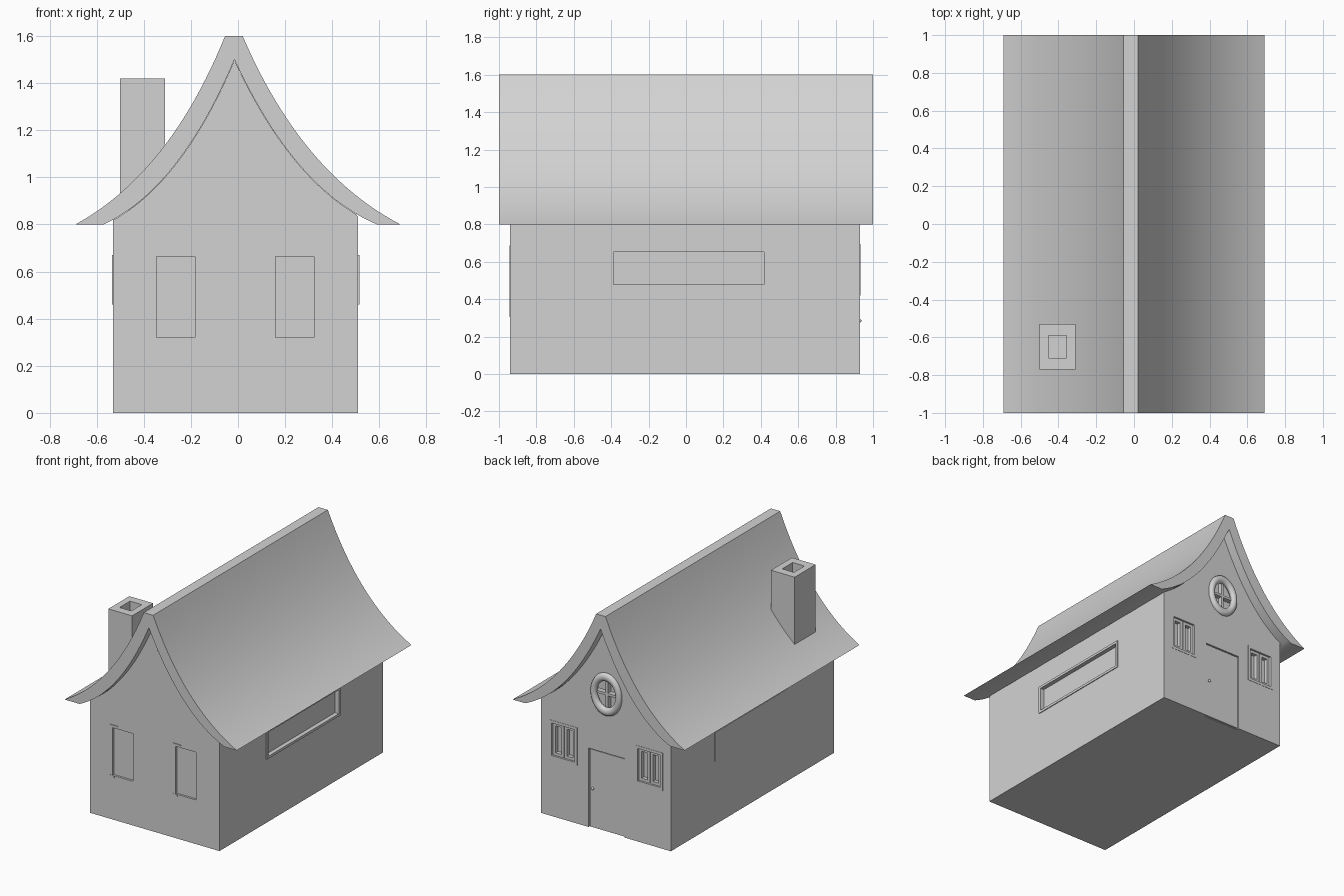
import bpy, bmesh, math
from mathutils import Matrix, Vector

cube = bpy.data.objects.get("Cube")
if cube:
    bpy.data.objects.remove(cube, do_unlink=True)

GREY = (0.65, 0.65, 0.65, 1)
mat = bpy.data.materials.new("plain_grey")
mat.use_nodes = True
mat.diffuse_color = GREY
mat.node_tree.nodes["Principled BSDF"].inputs["Base Color"].default_value = GREY

LEFT, RIGHT, FRONT, BACK = -0.53, 0.51, -0.94, 0.93   # wall planes
MID = -0.015                                          # ridge line


def finish(name, bm, smooth=False):
    bmesh.ops.recalc_face_normals(bm, faces=bm.faces)
    mesh = bpy.data.meshes.new(name)
    bm.to_mesh(mesh)
    bm.free()
    mesh.materials.append(mat)
    ob = bpy.data.objects.new(name, mesh)
    bpy.context.collection.objects.link(ob)
    if smooth:
        bpy.ops.object.select_all(action='DESELECT')
        ob.select_set(True)
        bpy.context.view_layer.objects.active = ob
        bpy.ops.object.shade_smooth_by_angle(angle=math.radians(30))
    return ob


def prism(name, outline, y0, y1, smooth=False):
    """Extrude an x-z outline along y."""
    bm = bmesh.new()
    face = bm.faces.new([bm.verts.new((x, y0, z)) for x, z in outline])
    new = bmesh.ops.extrude_face_region(bm, geom=[face])["geom"]
    verts = [g for g in new if isinstance(g, bmesh.types.BMVert)]
    bmesh.ops.translate(bm, verts=verts, vec=(0, y1 - y0, 0))
    return finish(name, bm, smooth)


def boxes(name, specs):
    """One object from (x0, x1, y0, y1, z0, z1) boxes."""
    bm = bmesh.new()
    for x0, x1, y0, y1, z0, z1 in specs:
        m = Matrix.Translation(((x0 + x1) / 2, (y0 + y1) / 2, (z0 + z1) / 2))
        m = m @ Matrix.Diagonal((x1 - x0, y1 - y0, z1 - z0, 1))
        bmesh.ops.create_cube(bm, size=1, matrix=m)
    return finish(name, bm)


def frame(u0, u1, z0, z1, w, d0, d1, side=False):
    """Four bars round an opening; u runs along x, or along y on a side wall."""
    bars = [(u0, u1, z0, z0 + w), (u0, u1, z1 - w, z1),
            (u0, u0 + w, z0 + w, z1 - w), (u1 - w, u1, z0 + w, z1 - w)]
    if side:
        return [(d0, d1, a, b, c, d) for a, b, c, d in bars]
    return [(a, b, d0, d1, c, d) for a, b, c, d in bars]


def oval(cx, cz, rx, rz, n=40):
    return [(cx + rx * math.cos(math.tau * i / n), cz + rz * math.sin(math.tau * i / n))
            for i in range(n)]


def cut(target, cutter):
    cutter.hide_render = True
    mod = target.modifiers.new("opening", 'BOOLEAN')
    mod.operation, mod.solver, mod.object = 'DIFFERENCE', 'EXACT', cutter
    bpy.ops.object.select_all(action='DESELECT')
    target.select_set(True)
    bpy.context.view_layer.objects.active = target
    bpy.ops.object.modifier_apply(modifier=mod.name)
    bpy.data.objects.remove(cutter, do_unlink=True)


def sweep(top, bend, end, n=24):
    """Curved slope from ridge to eave."""
    a, b, c = Vector(top), Vector(bend), Vector(end)
    return [a * (1 - t) ** 2 + b * 2 * t * (1 - t) + c * t * t
            for t in (i / n for i in range(n + 1))]


# Roof: a thick shell with a flat ridge and flared eaves
outer = sweep((0, 1.6), (0.37, 1.02), (1, 0.8))
inner = sweep((0, 1.5), (0.42, 0.95), (1, 0.8))
out_r = [(0.02 + 0.67 * p.x, p.y) for p in outer]
out_l = [(-0.055 - 0.635 * p.x, p.y) for p in outer]
in_r = [(MID + 0.605 * p.x, p.y) for p in inner]
in_l = [(MID - 0.555 * p.x, p.y) for p in inner]
prism("roof", out_r + in_r[::-1] + in_l[1:] + out_l[::-1], -1, 1, smooth=True)

# Walls: gables fill the underside of the roof
gable = [p for p in in_l[::-1] if p[0] > LEFT] + [p for p in in_r[1:] if p[0] < RIGHT]
gable = [(x, z - 0.002) for x, z in gable]
walls = prism("walls", [(RIGHT, 0), (LEFT, 0), (LEFT, 0.82)] + gable + [(RIGHT, 0.83)],
              FRONT, BACK)

# Front windows: shallow openings with a jamb on one side
for x, label in ((-0.35, "right"), (0.155, "left")):
    cut(walls, boxes("cutter", [(x, x + 0.168, FRONT - 0.1, FRONT + 0.015, 0.32, 0.665)]))
    boxes("front_window_trim_" + label, [
        (x - 0.008, x + 0.004, FRONT - 0.004, FRONT + 0.015, 0.32, 0.68),
        (x - 0.017, x + 0.045, FRONT - 0.004, FRONT + 0.01, 0.68, 0.686),
        (x - 0.017, x + 0.018, FRONT - 0.004, FRONT + 0.01, 0.305, 0.32)])

# Small oval vent on the front gable
prism("front_gable_vent", oval(MID, 1.35, 0.04, 0.05), FRONT - 0.004, FRONT + 0.01)

# Back windows: two casements in each opening
for x0, x1, label in ((0.22, 0.445, "left"), (-0.466, -0.245, "right")):
    z0, z1, mid = 0.42, 0.695, (x0 + x1) / 2
    cut(walls, boxes("cutter", [(x0, x1, BACK - 0.04, BACK + 0.1, z0, z1)]))
    boxes("back_window_" + label,
          frame(x0, x1, z0, z1, 0.02, BACK - 0.04, BACK + 0.002)
          + frame(x0 + 0.022, mid - 0.003, z0 + 0.02, z1 - 0.02, 0.02, BACK - 0.04, BACK - 0.012)
          + frame(mid + 0.003, x1 - 0.022, z0 + 0.02, z1 - 0.02, 0.02, BACK - 0.04, BACK - 0.012))

# Back round window: recess, rounded rim and crossed bars
cut(walls, prism("cutter", oval(MID, 1.0, 0.105, 0.13), BACK - 0.04, BACK + 0.1))
bpy.ops.mesh.primitive_torus_add(major_radius=0.1, minor_radius=0.024, major_segments=40,
                                 minor_segments=12, location=(MID, BACK, 1.0),
                                 rotation=(math.pi / 2, 0, 0))
rim = bpy.context.object
rim.name = "round_window_rim"
rim.scale = (1, 1.25, 1)
rim.data.materials.append(mat)
bpy.ops.object.shade_smooth_by_angle(angle=math.radians(40))
boxes("round_window_bars", [
    (MID - 0.009, MID + 0.009, BACK - 0.035, BACK, 0.87, 1.13),
    (MID - 0.105, MID + 0.105, BACK - 0.035, BACK, 0.991, 1.009)])

# Door set slightly into the back wall, with a knob
cut(walls, boxes("cutter", [(-0.16, 0.13, BACK - 0.02, BACK + 0.1, -0.1, 0.572)]))
boxes("door", [(-0.154, 0.124, BACK - 0.025, BACK - 0.006, 0.004, 0.566)])
bm = bmesh.new()
bmesh.ops.create_uvsphere(bm, u_segments=12, v_segments=8, radius=0.01,
                          matrix=Matrix.Translation((0.1, BACK - 0.002, 0.285)))
finish("door_knob", bm, smooth=True)

# Long side windows: framed recess on the left wall, flat panel on the right wall
cut(walls, boxes("cutter", [(RIGHT - 0.025, RIGHT + 0.1, -0.4, 0.43, 0.465, 0.668)]))
boxes("left_side_window", frame(-0.405, 0.435, 0.46, 0.67, 0.018,
                                RIGHT - 0.025, RIGHT + 0.006, side=True))
boxes("right_side_window", [(LEFT - 0.004, LEFT + 0.01, -0.4, 0.43, 0.46, 0.67)])

# Chimney with an open flue
chimney = boxes("chimney", [(-0.5, -0.31, -0.77, -0.53, 0.86, 1.42)])
cut(chimney, boxes("cutter", [(-0.452, -0.358, -0.71, -0.59, 1.22, 1.6)]))
